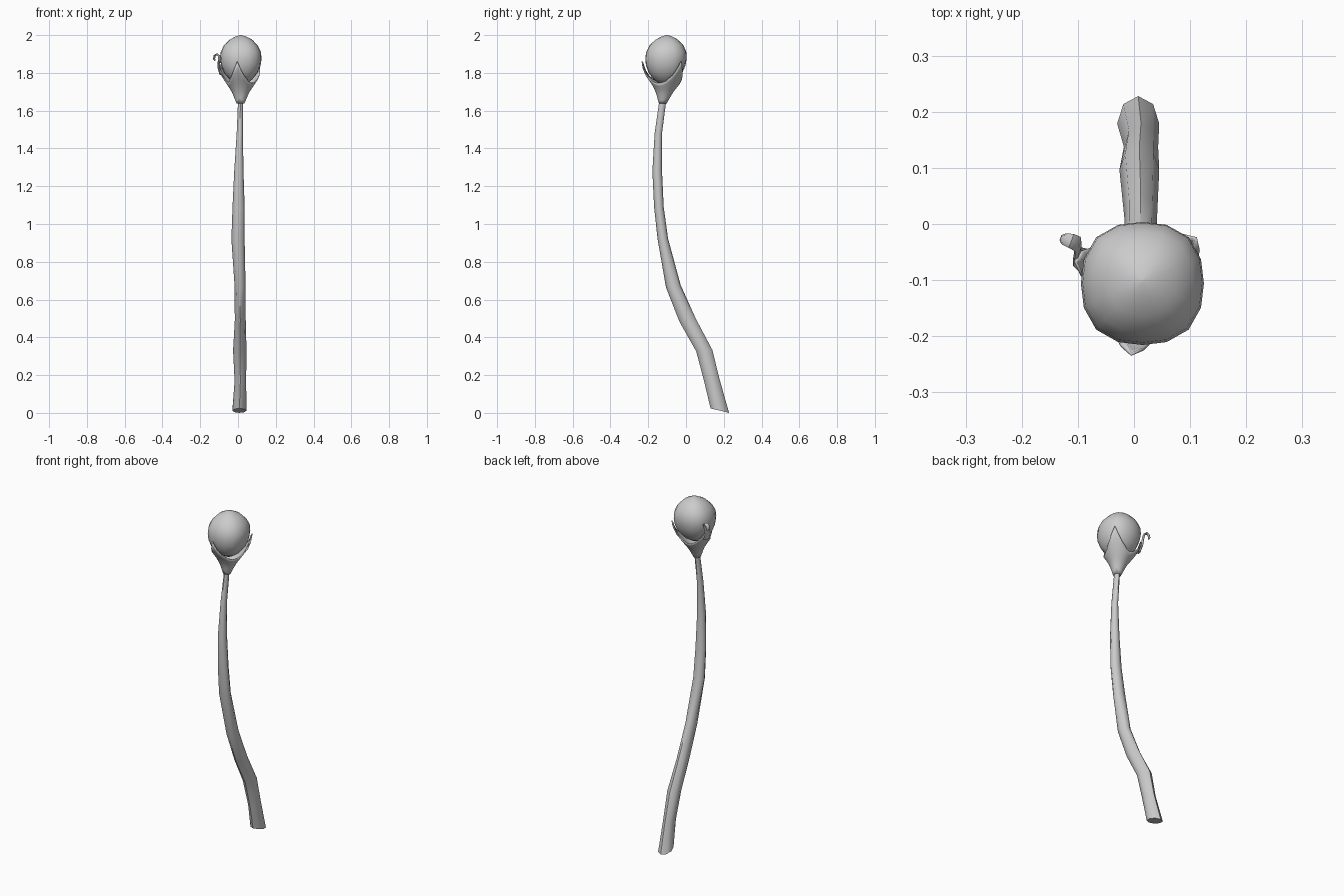
import bpy, bmesh, math
from mathutils import Vector

if "Cube" in bpy.data.objects:
    bpy.data.objects.remove(bpy.data.objects["Cube"])


def finish(name, rings, cap_start=True, cap_end=True, angle=50):
    """Skin a list of closed point rings into a smooth object."""
    bm = bmesh.new()
    vr = [[bm.verts.new(p) for p in ring] for ring in rings]
    n = len(vr[0])
    for a, b in zip(vr, vr[1:]):
        for i in range(n):
            j = (i + 1) % n
            bm.faces.new((a[i], a[j], b[j], b[i]))
    if cap_start:
        bm.faces.new(vr[0][::-1])
    if cap_end:
        bm.faces.new(vr[-1])
    bmesh.ops.recalc_face_normals(bm, faces=bm.faces)
    me = bpy.data.meshes.new(name)
    bm.to_mesh(me)
    bm.free()
    ob = bpy.data.objects.new(name, me)
    bpy.context.collection.objects.link(ob)
    bpy.context.view_layer.objects.active = ob
    ob.select_set(True)
    bpy.ops.object.shade_smooth_by_angle(angle=math.radians(angle))
    ob.select_set(False)
    return ob


def ellipse(x0, x1, y0, y1, z, n, slope=0.0):
    cx, cy, rx, ry = (x0 + x1) / 2, (y0 + y1) / 2, (x1 - x0) / 2, (y1 - y0) / 2
    pts = []
    for i in range(n):
        a = math.tau * i / n
        dy = ry * math.sin(a)
        pts.append((cx + rx * math.cos(a), cy + dy, z + slope * dy))
    return pts


def interp(table, v):
    for (a, ra), (b, rb) in zip(table, table[1:]):
        if v <= b:
            return ra + (rb - ra) * max(0, v - a) / (b - a)
    return table[-1][1]


# Stem: x range, y range, height of each section
stem = [(-.03, .045, .13, .228, .012, -.24), (-.018, .043, .095, .18, .17, 0),
        (-.026, .045, .054, .139, .33, .1), (-.017, .041, -.035, .053, .49, .15),
        (-.018, .040, -.106, -.028, .67, .15), (-.035, .035, -.150, -.095, .92, .1),
        (-.029, .035, -.169, -.118, 1.09, 0), (-.020, .029, -.178, -.127, 1.28, 0),
        (-.007, .026, -.166, -.127, 1.48, 0), (0, .026, -.142, -.105, 1.65, 0)]
finish("stem", [ellipse(*s[:5], 8, s[5]) for s in stem])

# Bud: radius by height, slightly squarish in plan
C = Vector((.015, -.105))
bud = [(1.745, .03), (1.765, .062), (1.80, .092), (1.84, .108), (1.875, .113),
       (1.91, .110), (1.945, .093), (1.975, .063), (1.993, .028), (2.0, .004)]
rings = []
for z, r in bud:
    shift = Vector((0, -.006)) * (1.9 - z) / .15
    ring = []
    for i in range(16):
        a = math.tau * i / 16
        k = r * (1 - .03 * math.cos(4 * a))
        ring.append((C.x + shift.x + k * math.cos(a), C.y + shift.y + k * math.sin(a), z))
    rings.append(ring)
finish("bud", rings)

# Calyx: flared cup whose rim rises into three pointed sepals
radius = [(1.64, .015), (1.70, .040), (1.75, .073), (1.79, .101), (1.83, .118), (1.87, .124)]
rim = [(0, 1.862), (10, 1.815), (20, 1.785), (40, 1.757), (60, 1.748)]
sepals = (40, 157, 261)
rings = []
for k in range(8):
    t = k / 7
    ring = []
    for i in range(36):
        deg = 1 + i * 10
        off = min(abs((deg - s + 180) % 360 - 180) for s in sepals)
        off = 0 if off < 5 else off
        z = 1.64 + t * (interp(rim, off) - 1.64)
        r, a = interp(radius, z), math.radians(deg)
        cx = .013 + .002 * t
        cy = -.123 + .015 * min(1, (z - 1.64) / .1)
        ring.append((cx + r * math.cos(a), cy + r * math.sin(a), z))
    rings.append(ring)
calyx = finish("calyx", rings, False, False, 60)
sol = calyx.modifiers.new("thickness", "SOLIDIFY")
sol.thickness = .006
sol.offset = -1

# Curled tip of the left sepal: tapered flattened strip
path = [(-.090, -.065, 1.79, .022), (-.102, -.058, 1.83, .018), (-.100, -.045, 1.868, .015),
        (-.100, -.036, 1.890, .014), (-.112, -.030, 1.899, .013), (-.123, -.027, 1.892, .011),
        (-.127, -.026, 1.875, .009), (-.122, -.026, 1.866, .004)]
pts = [Vector(p[:3]) for p in path]
side = Vector((.35, .94, 0)).normalized()
rings = []
for i, p in enumerate(pts):
    tan = (pts[min(i + 1, len(pts) - 1)] - pts[max(i - 1, 0)]).normalized()
    nor = tan.cross(side).normalized()
    w = path[i][3]
    rings.append([p + side * w * math.cos(a) + nor * .005 * math.sin(a)
                  for a in (math.tau * j / 6 for j in range(6))])
finish("sepal_curl", rings)
